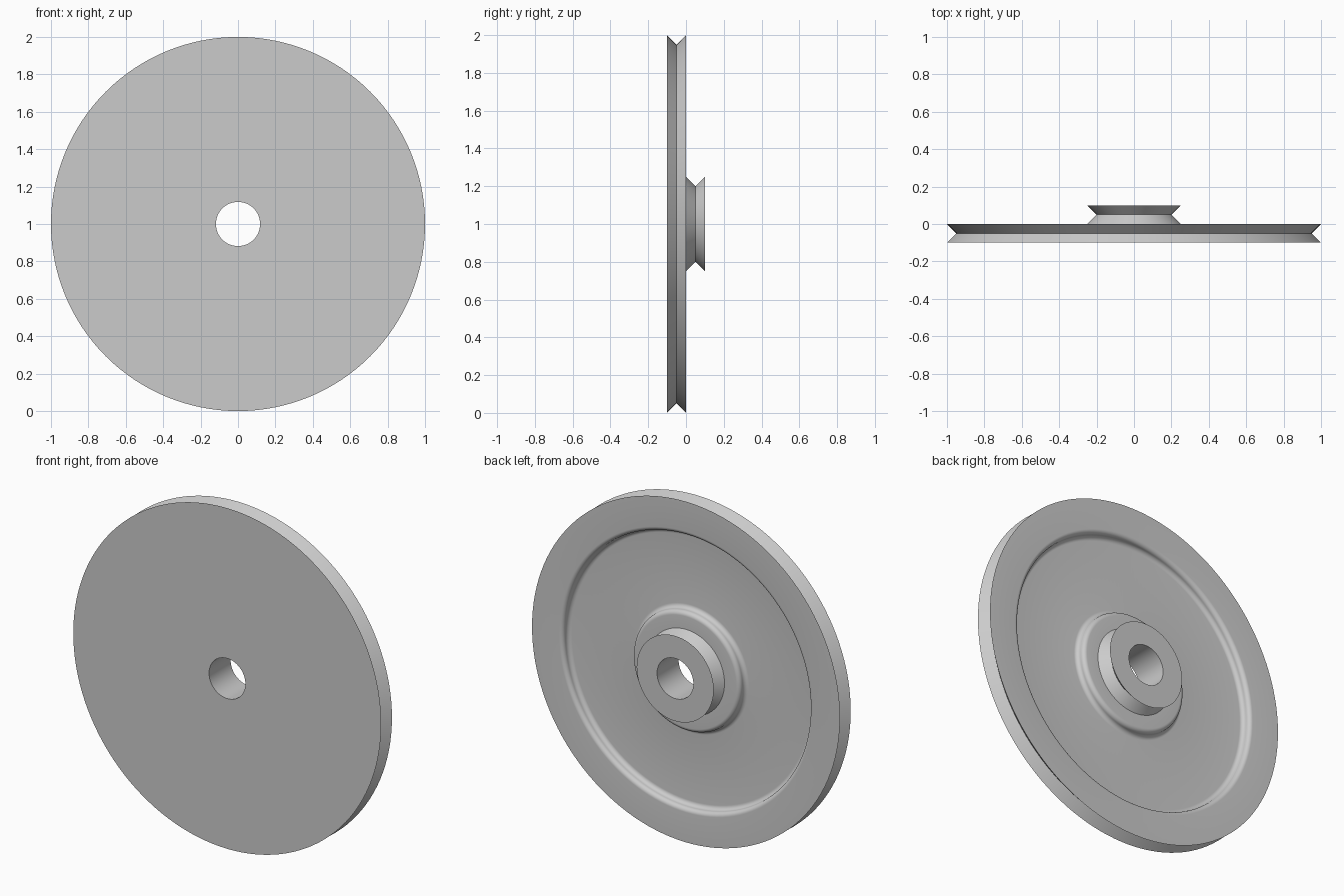
import bpy, bmesh
from math import sin, cos, pi, radians

cube = bpy.data.objects.get("Cube")
if cube:
    bpy.data.objects.remove(cube, do_unlink=True)

SEGMENTS = 128
BORE = 0.118      # shaft hole radius
FILLET = 0.025    # radius of the rounded steps
WEB = -2 * FILLET # depth of the recessed web

# One material for the whole casting
grey = bpy.data.materials.new("plain_grey")
grey.use_nodes = True
colour = (0.6, 0.6, 0.6, 1)
grey.diffuse_color = colour
grey.node_tree.nodes["Principled BSDF"].inputs["Base Color"].default_value = colour


def rounded_step(radius, side, steps=8):
    """S-shaped step from the raised face down to the web; side is the raised direction."""
    angles = [pi / 2 * i / steps for i in range(steps + 1)]
    upper = [(radius + side * FILLET * (1 - sin(a)), FILLET * (cos(a) - 1)) for a in angles]
    lower = [(radius - side * FILLET * (1 - cos(a)), -FILLET * (1 + sin(a))) for a in angles]
    return upper + lower[1:]


def lathe(name, profile):
    """Turn a closed (radius, y) profile about the y axis at height 1."""
    bm = bmesh.new()
    verts = [bm.verts.new((r, y, 0)) for r, y in profile]
    edges = [bm.edges.new((verts[i - 1], v)) for i, v in enumerate(verts)]
    bmesh.ops.spin(bm, geom=verts + edges, cent=(0, 0, 0), axis=(0, 1, 0),
                   angle=2 * pi, steps=SEGMENTS, use_merge=True)
    bmesh.ops.remove_doubles(bm, verts=bm.verts, dist=1e-5)
    bmesh.ops.recalc_face_normals(bm, faces=bm.faces)
    mesh = bpy.data.meshes.new(name)
    bm.to_mesh(mesh)
    bm.free()
    mesh.materials.append(grey)
    obj = bpy.data.objects.new(name, mesh)
    obj.location.z = 1
    bpy.context.collection.objects.link(obj)
    bpy.ops.object.select_all(action="DESELECT")
    obj.select_set(True)
    bpy.context.view_layer.objects.active = obj
    bpy.ops.object.shade_smooth_by_angle(angle=radians(30))
    return obj


# Flat front, V-grooved rim, recessed web, raised boss and V-grooved hub
front_and_rim = [(BORE, -0.1), (1, -0.1), (0.95, -0.05), (1, 0)]
recess = rounded_step(0.8, 1) + rounded_step(0.35, -1)[::-1]
hub = [(0.25, 0), (0.2, 0.05), (0.25, 0.1), (BORE, 0.1)]
lathe("stepped_pulley_wheel", front_and_rim + recess + hub)
